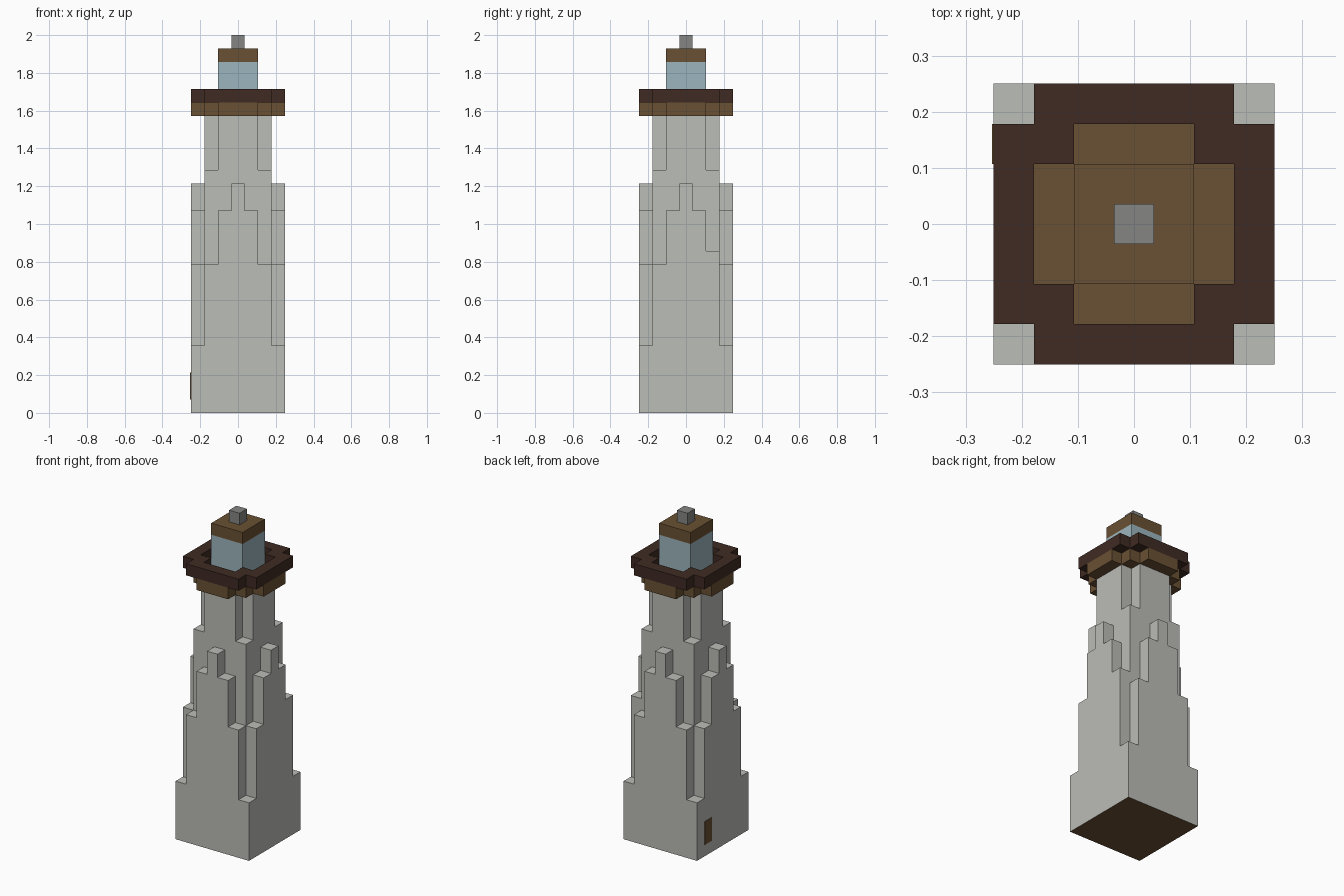
import bpy
import bmesh

U = 1 / 14  # one building block

default_cube = bpy.data.objects.get("Cube")
if default_cube:
    bpy.data.objects.remove(default_cube, do_unlink=True)


def material(name, color):
    mat = bpy.data.materials.new(name)
    mat.use_nodes = True
    mat.diffuse_color = (*color, 1)
    bsdf = mat.node_tree.nodes["Principled BSDF"]
    bsdf.inputs["Base Color"].default_value = (*color, 1)
    bsdf.inputs["Roughness"].default_value = 0.9
    return mat


STONE = material("pale stone", (0.50, 0.51, 0.475))
WOOD = material("brown wood", (0.144, 0.081, 0.033))
DARK_WOOD = material("dark wood", (0.050, 0.024, 0.017))
GLASS = material("pale blue glass", (0.335, 0.46, 0.51))
METAL = material("grey metal", (0.235, 0.235, 0.23))


def plan(*quarter):
    """Repeat a quarter outline four times around the axis."""
    points, quarter = [], list(quarter)
    for _ in range(4):
        points += quarter
        quarter = [(-y, x) for x, y in quarter]
    return points


def add_prism(bm, outline, z0, z1, center=(0, 0)):
    """Extrude an outline between two heights; returns its bottom face."""
    low, high = [
        [bm.verts.new(((x + center[0]) * U, (y + center[1]) * U, z * U)) for x, y in outline]
        for z in (z0, z1)
    ]
    n = len(outline)
    for i in range(n):
        j = (i + 1) % n
        bm.faces.new((low[i], low[j], high[j], high[i]))
    bm.faces.new(high)
    return bm.faces.new(low[::-1])


def finish(bm, name, *mats):
    bm.normal_update()
    mesh = bpy.data.meshes.new(name)
    bm.to_mesh(mesh)
    bm.free()
    for mat in mats:
        mesh.materials.append(mat)
    obj = bpy.data.objects.new(name, mesh)
    bpy.context.collection.objects.link(obj)
    return obj


def prism(name, mat, outline, z0, z1, center=(0, 0)):
    bm = bmesh.new()
    add_prism(bm, outline, z0, z1, center)
    return finish(bm, name, mat)


def square(half):
    return plan((half, half))


def notched(half, arm):
    """Square with its corner blocks removed."""
    return plan((half, arm), (arm, arm), (arm, half))


def buttressed(half, core, arm):
    """Square core with a narrower arm on each side."""
    return plan((half, arm), (core, arm), (core, core), (arm, core), (arm, half))


# Stone base with a wooden floor showing underneath
bm = bmesh.new()
bottom = add_prism(bm, square(3.5), 0, 5)
bmesh.ops.inset_region(bm, faces=[bottom], thickness=U, use_even_offset=True)
bottom.material_index = 1
finish(bm, "tower_base", STONE, WOOD)

# Stepped tower tiers
tiers = [
    ("tower_lower", notched(3.5, 2.5), 5, 11),
    ("tower_middle", buttressed(3.5, 2.5, 1.5), 11, 15),
    ("tower_peaks", buttressed(3.5, 2.5, 0.5), 15, 17),
    ("tower_shoulder", square(2.5), 17, 18),
    ("tower_neck", notched(2.5, 1.5), 18, 22),
]
for name, outline, z0, z1 in tiers:
    prism(name, STONE, outline, z0, z1)
prism("extra_step_block", STONE, square(0.5), 11, 12, (3, 2))

# Small door plate on one side
half_thick = 0.04
door_outline = [(half_thick * sx, 0.5 * sy) for sx, sy in plan((1, 1))]
prism("door", WOOD, door_outline, 1, 3, (-3.5, 2))

# Balcony floor and railing
prism("balcony_floor", WOOD, buttressed(3.5, 2.5, 1.5), 22, 23)

bm = bmesh.new()
outer, inner = notched(3.5, 2.5), notched(2.5, 1.5)
rings = [
    [bm.verts.new((x * U, y * U, z * U)) for x, y in outline]
    for outline, z in ((outer, 23), (outer, 24), (inner, 24), (inner, 23))
]
for k, ring in enumerate(rings):
    following = rings[(k + 1) % 4]
    for i in range(len(ring)):
        j = (i + 1) % len(ring)
        bm.faces.new((ring[i], ring[j], following[j], following[i]))
finish(bm, "balcony_railing", DARK_WOOD)

# Lantern room, roof and finial
prism("lantern_glass", GLASS, square(1.5), 23, 26)
prism("lantern_roof", WOOD, square(1.5), 26, 27)
prism("finial", METAL, square(0.5), 27, 28)
